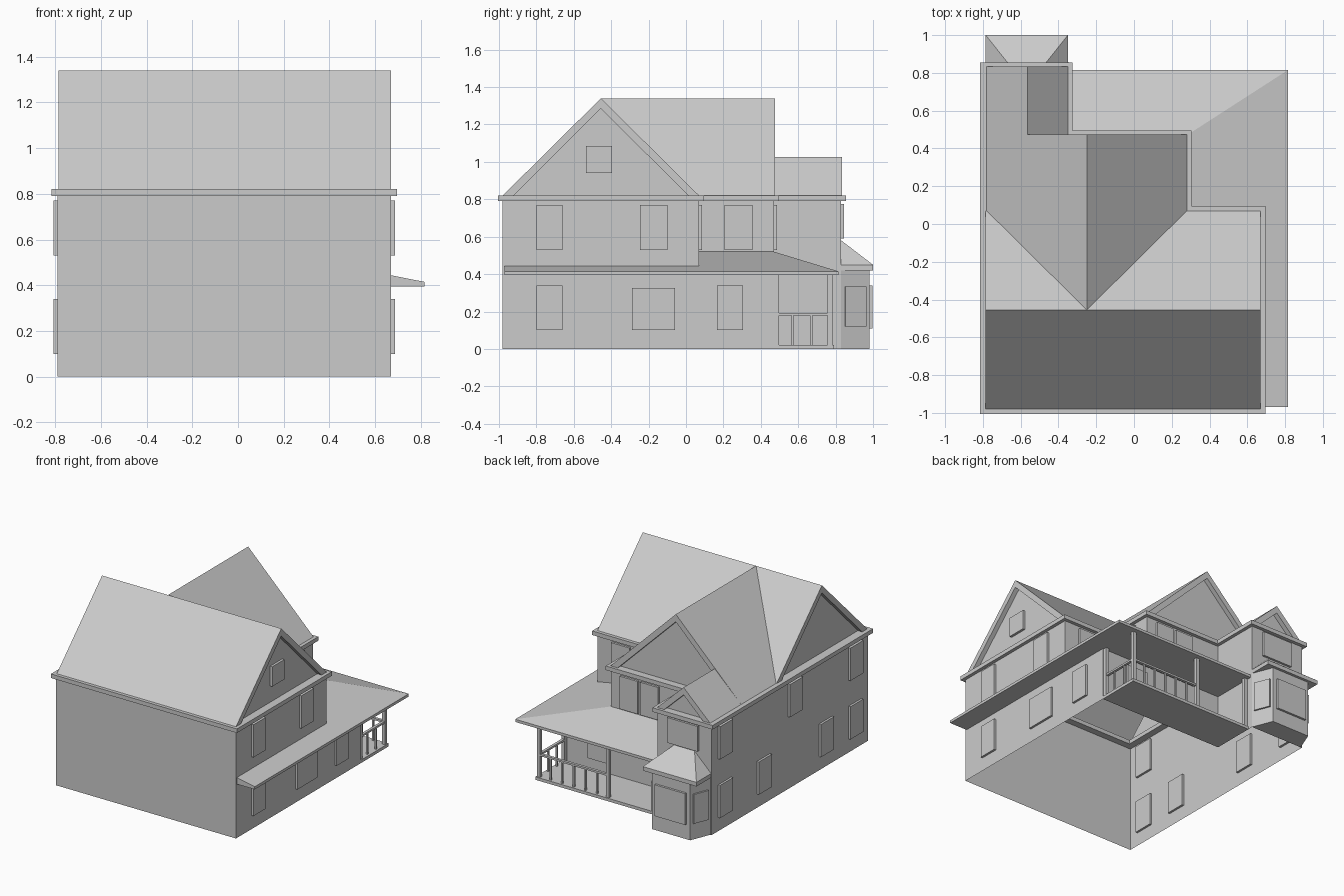
import bpy, bmesh, math
from mathutils import Matrix

if "Cube" in bpy.data.objects:
    bpy.data.objects.remove(bpy.data.objects["Cube"])


def make(name, verts, faces):
    me = bpy.data.meshes.new(name)
    bm = bmesh.new()
    vs = [bm.verts.new(v) for v in verts]
    for f in faces:
        bm.faces.new([vs[i] for i in f])
    bmesh.ops.recalc_face_normals(bm, faces=bm.faces)
    bm.to_mesh(me)
    bm.free()
    ob = bpy.data.objects.new(name, me)
    bpy.context.collection.objects.link(ob)
    return ob


def box(name, x0, x1, y0, y1, z0, z1):
    v = [(x, y, z) for z in (z0, z1) for x, y in ((x0, y0), (x1, y0), (x1, y1), (x0, y1))]
    return make(name, v, [(3, 2, 1, 0), (4, 5, 6, 7)] +
                [(i, (i + 1) % 4, (i + 1) % 4 + 4, i + 4) for i in range(4)])


def extrude(name, pts, z0, z1, bottom=False, top=False):
    n = len(pts)
    v = [(x, y, z) for z in (z0, z1) for x, y in pts]
    f = [(i, (i + 1) % n, (i + 1) % n + n, i + n) for i in range(n)]
    if bottom:
        f.append(tuple(range(n))[::-1])
    if top:
        f.append(tuple(range(n, 2 * n)))
    return make(name, v, f)


def offset(pts, d):
    # offset of an axis-aligned counter-clockwise outline
    out, n = [], len(pts)
    for i, (x, y) in enumerate(pts):
        for a, b in ((pts[i - 1], (x, y)), ((x, y), pts[(i + 1) % n])):
            dx, dy = b[0] - a[0], b[1] - a[1]
            l = math.hypot(dx, dy)
            x, y = x + d * dy / l, y - d * dx / l
            if a != pts[i - 1]:
                break
            x0, y0 = x, y
            x, y = pts[i]
        out.append((x + x0 - pts[i][0], y + y0 - pts[i][1]))
    return out


def gable(name, along_x, c, h, z1, ends, z0=0.82):
    # ends: (base position, apex position, recess direction or 0)
    verts, faces = [], []

    def put(u, v, z):
        verts.append((v, c + u, z) if along_x else (c + u, v, z))

    starts = []
    for base, apex, d in ends:
        s = len(verts)
        starts.append(s)
        for u, v, z in ((-h, base, z0), (0, apex, z1), (h, base, z0)):
            put(u, v, z)
        if d:
            for r in (0, 0.035 * d):
                for u, z in ((-h + .058, z0), (0, z1 - .055), (h - .058, z0)):
                    put(u, base + r, z)
            for k in (0, 3):
                for i in (0, 1):
                    faces.append((s + k + i, s + k + i + 1, s + k + i + 4, s + k + i + 3))
            faces.append((s + 6, s + 7, s + 8))
    a, b = starts
    faces += [(a, a + 1, b + 1, b), (a + 1, a + 2, b + 2, b + 1)]
    return make(name, verts, faces)


T = 0.016


def window_x(name, x, y0, y1, z0, z1):
    box(name, x - T, x + T, y0, y1, z0, z1)


def window_y(name, y, x0, x1, z0, z1):
    box(name, x0, x1, y - T, y + T, z0, z1)


# Walls: open shells for each storey
tower = [(-.35, .47), (-.35, .83), (-.79, .83)]
lower = [(-.79, -.98), (.67, -.98), (.67, .47)] + tower
upper = [(-.79, -.98), (.67, -.98), (.67, .07), (.28, .07), (.28, .47)] + tower
extrude("lower_walls", lower, 0, .41)
extrude("upper_walls", upper, .41, .80)

# Eave band: ring around the upper outline
outer, inner = offset(upper, .025), offset(upper, -.05)
n = len(upper)
rings = [(outer, .79), (outer, .82), (inner, .82), (inner, .79)]
make("eave_band", [(x, y, z) for r, z in rings for x, y in r],
     [(k * n + i, k * n + (i + 1) % n, (k + 1) % 4 * n + (i + 1) % n, (k + 1) % 4 * n + i)
      for k in range(4) for i in range(n)])

# Roofs with recessed gables
gable("main_roof", True, -.455, .525, 1.34, [(-.785, -.785, 1), (.67, .67, -1)])
gable("rear_wing_roof", False, -.25, .53, 1.34, [(.07, -.455, 0), (.475, .475, -1)])
gable("tower_roof", False, -.565, .215, 1.025, [(.44, .44, 0), (.835, .835, -1)])

# Windows
for i, (y0, y1) in enumerate(((-.80, -.66), (-.245, -.10))):
    window_x("right_upper_window", .67, y0, y1, .53, .77)
window_x("wing_right_window", .28, .205, .355, .53, .77)
for y0, y1, z1 in ((-.80, -.66, .34), (-.29, -.06, .325), (.165, .305, .34)):
    window_x("right_lower_window", .67, y0, y1, .10, z1)
window_x("attic_window", .637, -.535, -.395, .94, 1.085)
for y in (.68, -.13, -.83):
    window_x("left_upper_window", -.79, y - .075, y + .075, .53, .77)
for y in (.68, .23, -.49, -.83):
    window_x("left_lower_window", -.79, y - .075, y + .075, .10, .34)
window_y("main_back_window", .07, .40, .55, .53, .77)
for x in (.125, -.04):
    window_y("wing_back_window", .47, x - .073, x + .073, .53, .77)
window_y("tower_back_window", .83, -.685, -.44, .59, .775)
window_y("porch_window", .47, .29, .46, .10, .34)

# Bay with angled sides and hipped roof
extrude("bay_walls", [(-.35, .83), (-.41, .98), (-.72, .98), (-.78, .83)], 0, .42, True)
window_y("bay_front_window", .98, -.69, -.44, .11, .34)
for s in (-1, 1):
    w = box("bay_side_window", -.06, .06, -.012, .012, .12, .335)
    ang = math.atan2(.15, -.06 * s)
    w.data.transform(Matrix.Translation((-.565 + s * .185, .905, 0)) @ Matrix.Rotation(ang, 4, 'Z'))
box("bay_eave", -.785, -.35, .83, 1.0, .42, .45)
make("bay_roof", [(-.785, .83, .45), (-.785, 1, .45), (-.35, 1, .45), (-.35, .83, .45),
                  (-.65, .83, .58), (-.485, .83, .58)],
     [(0, 1, 4), (1, 2, 5, 4), (2, 3, 5)])

# Porch roof: L-shaped slab and sloping planes
extrude("porch_roof_slab", [(.67, -.97), (.815, -.97), (.815, .815), (-.35, .815),
                            (-.35, .47), (.67, .47)], .395, .415, True)
make("porch_roof", [(.67, -.97, .4435), (.815, -.97, .415), (.815, .815, .415), (.28, .47, .52),
                    (.28, .07, .52), (.67, .07, .4435), (-.35, .815, .415), (-.35, .47, .52),
                    (.67, -.97, .415)],
     [(0, 1, 2, 3, 4, 5), (3, 2, 6, 7), (0, 8, 1)])

# Porch floor, posts and railings
box("porch_floor", -.35, .67, .47, .79, 0, .022)


def post(name, x, y, r, z1):
    box(name, x - r, x + r, y - r, y + r, .02, z1)


for x, y in ((.65, .77), (.09, .77), (.65, .483), (-.335, .77)):
    post("porch_post", x, y, .013, .395)
box("side_rail", .64, .66, .483, .77, .178, .192)
box("back_rail", .09, .65, .76, .78, .178, .192)
for i in range(2):
    post("side_baluster", .65, .57 + .1 * i, .006, .18)
for i in range(5):
    post("back_baluster", .183 + .0935 * i, .77, .006, .18)
